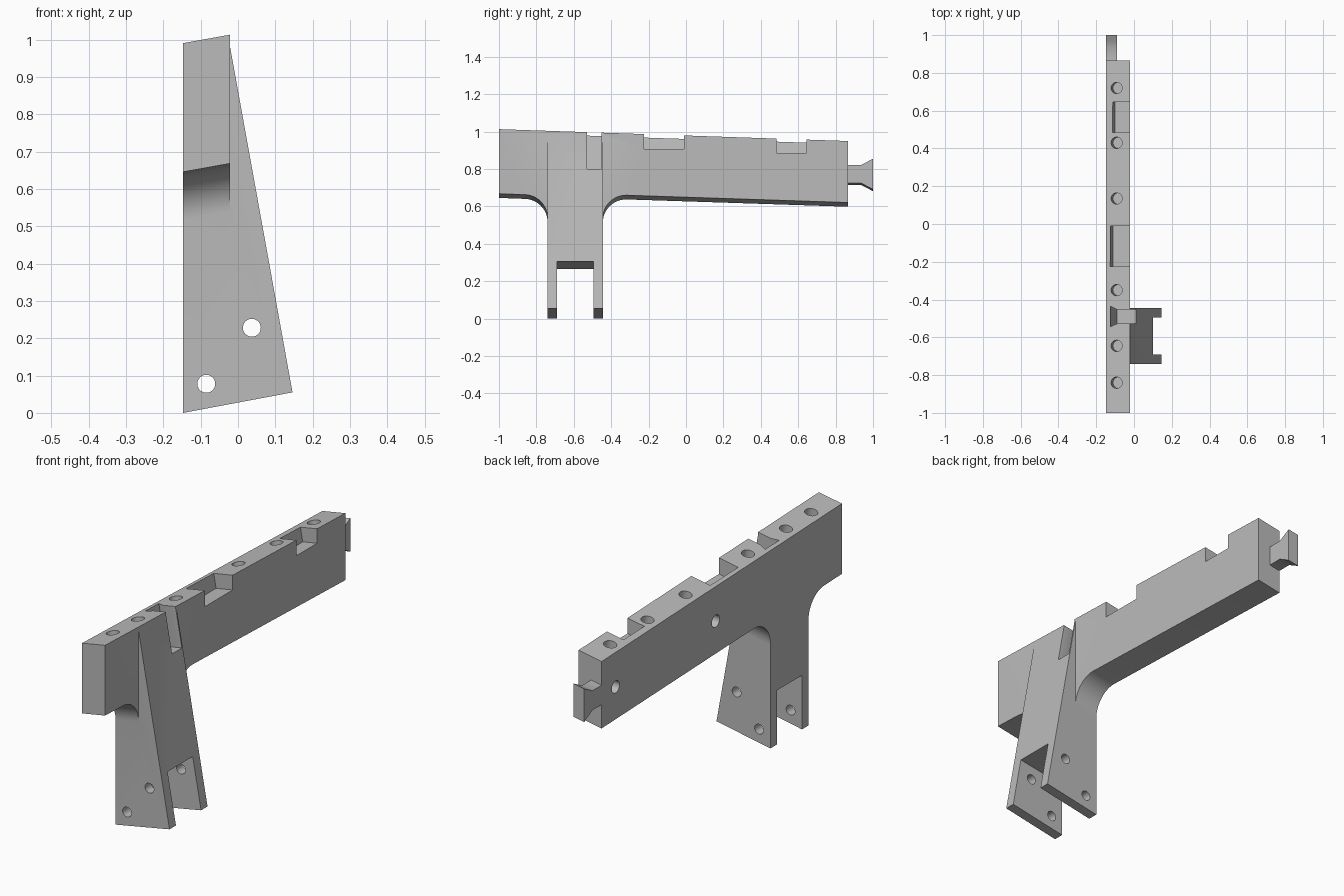
import bpy, bmesh, math
from mathutils import Vector, Matrix

cube = bpy.data.objects.get("Cube")
if cube:
    bpy.data.objects.remove(cube, do_unlink=True)

grey = bpy.data.materials.new("plain_grey")
grey.use_nodes = True
colour = (0.5, 0.5, 0.5, 1)
grey.diffuse_color = colour
grey.node_tree.nodes["Principled BSDF"].inputs["Base Color"].default_value = colour

X0, X1 = -0.147, -0.022          # beam sides
Y0, Y1 = -1.0, 0.865             # beam ends
LEG0, LEG1 = -0.74, -0.445       # leg sides
TILT, FALL = 0.18, -0.034        # slope across and along the beam
UP = Vector((-TILT, 0, 1))       # normal of the tilted top


def finish(name, bm):
    bmesh.ops.recalc_face_normals(bm, faces=bm.faces)
    mesh = bpy.data.meshes.new(name)
    bm.to_mesh(mesh)
    bm.free()
    mesh.materials.append(grey)
    obj = bpy.data.objects.new(name, mesh)
    bpy.context.collection.objects.link(obj)
    return obj


def prism(name, points, offset):
    bm = bmesh.new()
    face = bm.faces.new([bm.verts.new(p) for p in points])
    moved = bmesh.ops.extrude_face_region(bm, geom=[face], use_keep_orig=True)["geom"]
    verts = [v for v in moved if isinstance(v, bmesh.types.BMVert)]
    bmesh.ops.translate(bm, verts=verts, vec=offset)
    return finish(name, bm)


def rod(name, centre, axis, radius, length):
    bm = bmesh.new()
    turn = Vector(axis).to_track_quat('Z', 'Y').to_matrix().to_4x4()
    bmesh.ops.create_cone(bm, cap_ends=True, segments=32, radius1=radius, radius2=radius,
                          depth=length, matrix=Matrix.Translation(centre) @ turn)
    return finish(name, bm)


def combine(target, other, operation):
    mod = target.modifiers.new(other.name, 'BOOLEAN')
    mod.operation = operation
    mod.solver = 'EXACT'
    mod.object = other
    bpy.context.view_layer.objects.active = target
    bpy.ops.object.modifier_apply(modifier=mod.name)
    bpy.data.objects.remove(other, do_unlink=True)


def top_z(x, y):
    return 1.013 + TILT * (x - X1) + FALL * (y - Y0)


def fillet(y, side, z, radius=0.125):
    # quarter arc from the beam underside down to the leg side
    steps = [math.pi / 2 * i / 12 for i in range(13)]
    return [(y + side * radius * (1 - math.sin(a)), z - radius * (1 - math.cos(a)))
            for a in steps]


# Beam: side outline with filleted neck, skewed across its width
outline = [(Y0, 0.668)] + fillet(LEG0, -1, 0.663)
outline += [(LEG0 + 0.02, 0.53), (LEG1 - 0.02, 0.53)]
outline += fillet(LEG1, 1, 0.66)[::-1] + [(Y1, 0.621)]
outline += [(Y1, top_z(X1, Y1)), (Y0, top_z(X1, Y0))]
body = prism("beam_and_leg", [(X1, y, z) for y, z in outline],
             Vector((X0 - X1, 0, TILT * (X0 - X1))))

# Tapered leg
leg = prism("leg", [(X0, LEG0, 0), (0.146, LEG0, 0.055), (X1, LEG0, 0.985), (X0, LEG0, 0.962)],
            Vector((0, LEG1 - LEG0, 0)))
combine(body, leg, 'UNION')

# Gap between the two prongs of the leg
gap = prism("leg_gap", [(-0.3, -0.69, -0.1), (0.3, -0.69, -0.1),
                        (0.3, -0.69, 0.34), (-0.3, -0.69, 0.24)], Vector((0, 0.195, 0)))
combine(body, gap, 'DIFFERENCE')

# Pin holes through both prongs
for x, z in [(0.037, 0.228), (-0.085, 0.078)]:
    combine(body, rod("pin_hole", (x, -0.59, z), (0, 1, 0), 0.024, 0.5), 'DIFFERENCE')


# Pockets cut from the top and open to one side
def pocket(plan, z):
    floor = [(x, y, z + TILT * (x - X1)) for x, y in plan]
    combine(body, prism("pocket", floor, UP * 0.3), 'DIFFERENCE')


for back, ya, yb, z in [(-0.112, -0.225, -0.01, 0.907), (-0.1, 0.485, 0.645, 0.886)]:
    pocket([(back, ya), (0.15, ya), (0.15, yb), (back, yb)], z)

# Dovetail socket
mid = -0.49
half = [(-0.09, 0.054), (-0.055, 0.038), (0.15, 0.038)]
pocket([(x, mid - w) for x, w in half] + [(x, mid + w) for x, w in reversed(half)], 0.794)

# Blind holes in the top and in the flat side
for y in (0.72, 0.43, 0.135, -0.35, -0.645, -0.84):
    combine(body, rod("top_hole", (-0.092, y, top_z(-0.092, y)), UP, 0.03, 0.12), 'DIFFERENCE')
for y in (0.756, -0.02):
    combine(body, rod("side_hole", (X0, y, top_z(X0, y) - 0.17), (1, 0, 0), 0.03, 0.12), 'DIFFERENCE')

# Dovetail tab on the back end
half = [(Y1, 0.048), (0.935, 0.048), (0.97, 0.066), (1.0, 0.082)]
points = [(X0, y, 0.763 - w) for y, w in half] + [(X0, y, 0.763 + w) for y, w in reversed(half)]
tab = prism("dovetail_tab", points, Vector((0.057, 0, 0.057 * TILT)))

for obj in (body, tab):
    bpy.ops.object.select_all(action='DESELECT')
    obj.select_set(True)
    bpy.context.view_layer.objects.active = obj
    bpy.ops.object.shade_smooth_by_angle(angle=math.radians(30))
